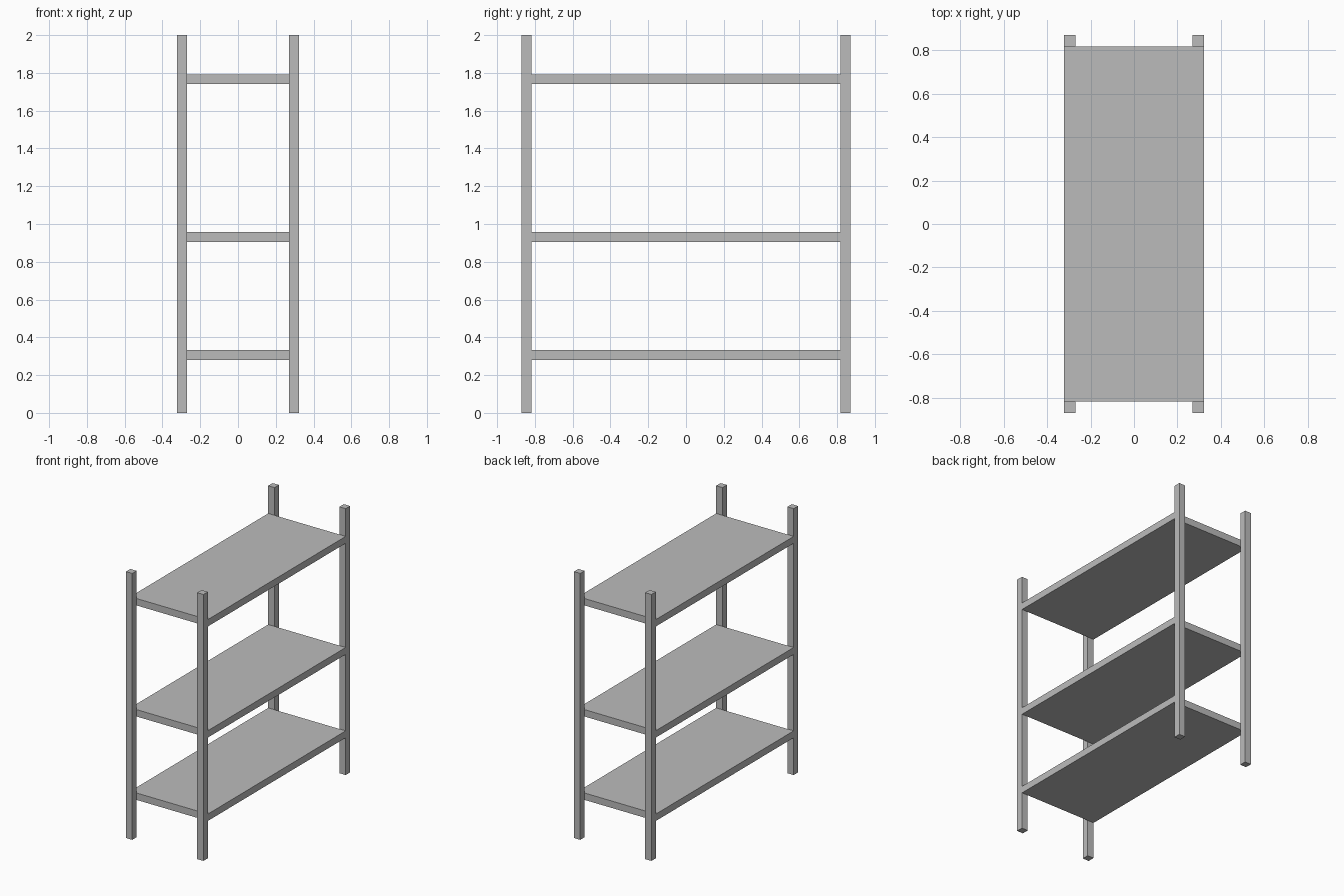
import bpy

# Remove the default cube
cube = bpy.data.objects.get("Cube")
if cube:
    bpy.data.objects.remove(cube, do_unlink=True)

HALF_X, HALF_Y, HEIGHT = 0.322, 0.87, 2.0
BAR = 0.052  # post width and shelf thickness

# Single grey finish
grey = bpy.data.materials.new("plain grey")
grey.use_nodes = True
color = (0.5, 0.5, 0.5, 1)
grey.diffuse_color = color
grey.node_tree.nodes["Principled BSDF"].inputs["Base Color"].default_value = color


def box(name, center, size):
    bpy.ops.mesh.primitive_cube_add(size=1, location=center)
    obj = bpy.context.object
    obj.name = name
    obj.scale = size
    bpy.ops.object.transform_apply(location=False, rotation=False, scale=True)
    obj.data.materials.append(grey)
    return obj


# Four corner posts
for x_name, sx in (("left", 1), ("right", -1)):
    for y_name, sy in (("front", -1), ("back", 1)):
        box(f"{y_name}_{x_name}_post",
            (sx * (HALF_X - BAR / 2), sy * (HALF_Y - BAR / 2), HEIGHT / 2),
            (BAR, BAR, HEIGHT))

# Three shelves spanning between the front and back posts
for name, z in (("lower", 0.306), ("middle", 0.932), ("upper", 1.766)):
    box(f"{name}_shelf", (0, 0, z), (2 * HALF_X, 2 * (HALF_Y - BAR), BAR))
